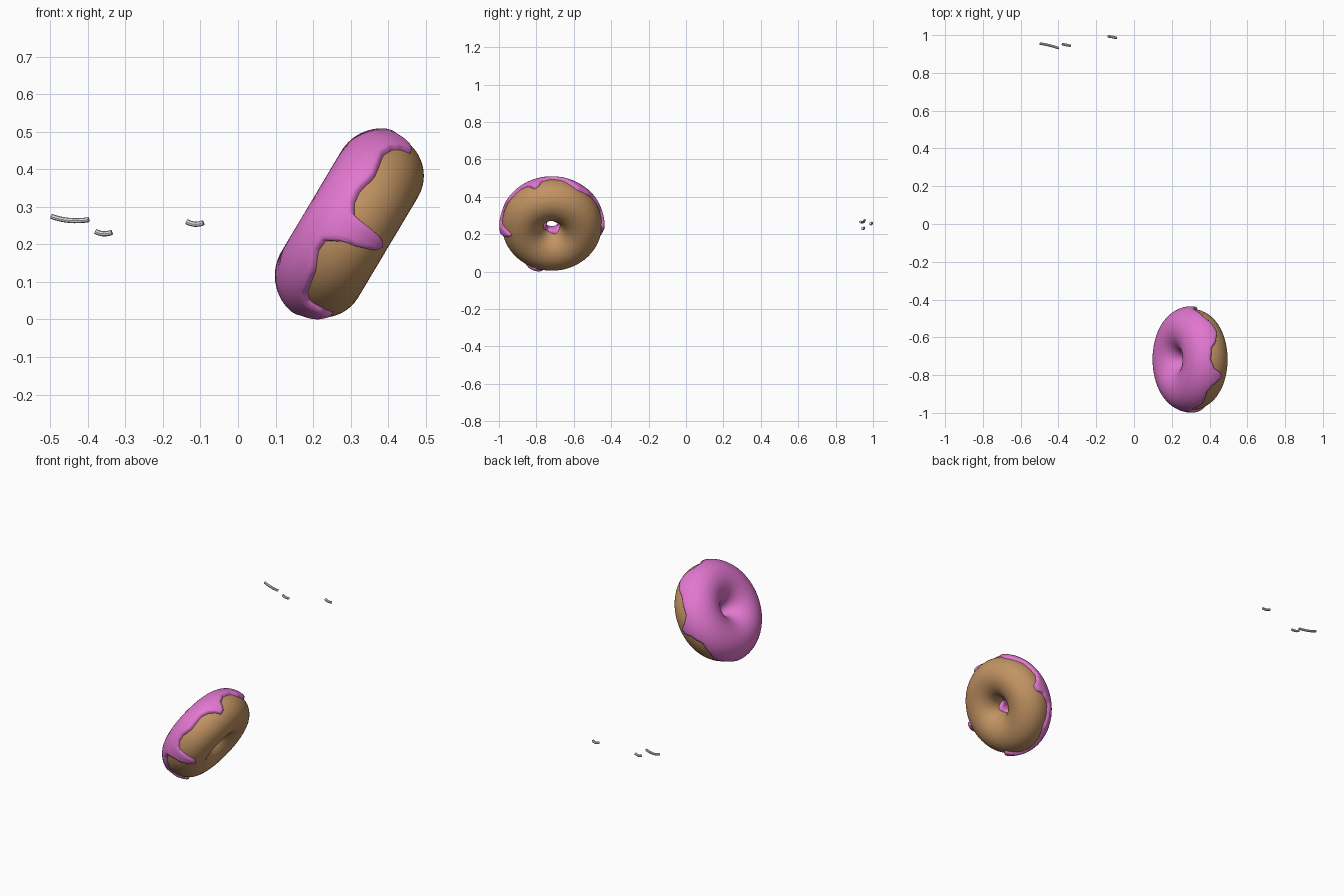
import bpy, bmesh, math
from mathutils import Matrix, Vector

if "Cube" in bpy.data.objects:
    bpy.data.objects.remove(bpy.data.objects["Cube"])


def material(name, rgb):
    m = bpy.data.materials.new(name)
    m.diffuse_color = (*rgb, 1)
    m.use_nodes = True
    m.node_tree.nodes["Principled BSDF"].inputs["Base Color"].default_value = m.diffuse_color
    return m


BROWN = material("baked brown", (0.54, 0.295, 0.125))
PINK = material("icing pink", (0.76, 0.185, 0.63))
WHITE = material("sprinkle white", (0.8, 0.8, 0.8))

R, r = 0.155, 0.112            # ring and tube radius
THICK, ROUND = 0.0145, 0.016   # icing thickness and rim rounding

# Donut frame: local x runs up the tilted ring, local z is the iced side
tilt = math.radians(59.2)
d = Vector((math.cos(tilt), 0, math.sin(tilt)))
n = Vector((-math.sin(tilt), 0, math.cos(tilt)))
FRAME = Matrix((
    (d.x, 0, n.x, 0.304),
    (0, 1, 0, -0.717),
    (d.z, 0, n.z, 0.25),
    (0, 0, 0, 1)))


def torus_point(phi, theta, rad):
    p = R + rad * math.cos(theta)
    return FRAME @ Vector((p * math.cos(phi), p * math.sin(phi), rad * math.sin(theta)))


def make_grid(name, rows, mat, closed):
    """Skin rows of points around the ring; closed joins the tube too."""
    bm = bmesh.new()
    vs = [[bm.verts.new(p) for p in row] for row in rows]
    nr, nc = len(vs), len(vs[0])
    for i in range(nr):
        k = (i + 1) % nr
        for j in range(nc if closed else nc - 1):
            l = (j + 1) % nc
            bm.faces.new((vs[i][j], vs[k][j], vs[k][l], vs[i][l])).smooth = True
    me = bpy.data.meshes.new(name)
    bm.to_mesh(me)
    bm.free()
    me.materials.append(mat)
    ob = bpy.data.objects.new(name, me)
    bpy.context.collection.objects.link(ob)
    return ob


# Dough ring
make_grid("dough_ring", [[torus_point(math.tau * i / 96, math.tau * j / 48, r)
                          for j in range(48)] for i in range(96)], BROWN, True)

# Icing rim: (angle around the ring, height of the rim), with drips
RIM = [(-180, 0.005), (-172, -0.01), (-166, -0.055), (-159, -0.075), (-153, -0.05),
       (-148, -0.004), (-143, 0.01), (-127, 0.019), (-113, 0.041), (-106, 0.039),
       (-100.5, 0.002), (-98.5, -0.05), (-96, -0.085), (-92, -0.096), (-87.5, -0.086),
       (-86, -0.05), (-88 + 3.5, 0.008), (-78, 0.024), (-71, 0.027), (-58, 0.014),
       (-40, 0.023), (-32, 0.012), (-27, -0.006), (-21, -0.036), (-16, -0.03),
       (-10, 0.015), (0, 0.035), (12, 0.028), (22, -0.005), (31, -0.022),
       (42, -0.012), (55, 0.012), (75, 0.02), (82, 0.0), (88, -0.033),
       (94, -0.03), (100, 0.005), (112, 0.03), (125, 0.02), (140, 0.0),
       (158, 0.01), (180, 0.005)]


def rim_height(a):
    for (a0, h0), (a1, h1) in zip(RIM, RIM[1:]):
        if a0 <= a <= a1:
            t = (a - a0) / (a1 - a0)
            t = 0.5 * t + 0.5 * t * t * (3 - 2 * t)
            return h0 + (h1 - h0) * t


COLS, STEPS = 360, 32
angles = [-180 + 360 * i / COLS for i in range(COLS)]
outer = [math.asin(rim_height(a) / r) for a in angles]
inner = [math.pi + 0.12 + 0.1 * math.sin(math.radians(3 * a)) for a in angles]
arc = math.tau * (R + r) / COLS

rows = []
for i, a in enumerate(angles):
    row = []
    for j in range(STEPS + 1):
        t = j / STEPS
        t = 0.5 * t + 0.5 * t * t * (3 - 2 * t)      # denser near the rims
        th = outer[i] + (inner[i] - outer[i]) * t
        # Distance to the rim rounds the icing off at its edge
        dist = (inner[i] - th) * r
        for k in range(-8, 9):
            o = outer[(i + k) % COLS]
            gap = max(0, th - o) * r
            dist = min(dist, math.hypot(k * arc, gap))
        u = 1 - min(max(dist, 0) / ROUND, 1)
        row.append(torus_point(math.radians(a), th, r - 0.002 + (THICK + 0.002) * math.sqrt(1 - u * u)))
    rows.append(row)
make_grid("icing", rows, PINK, False)


# Loose bent sprinkles
def sprinkle(name, points, radius):
    cu = bpy.data.curves.new(name, 'CURVE')
    cu.dimensions = '3D'
    cu.bevel_depth = radius
    cu.bevel_resolution = 2
    cu.use_fill_caps = True
    sp = cu.splines.new('POLY')
    p0, p1, p2 = (Vector(p) for p in points)
    c = 2 * p1 - (p0 + p2) / 2
    sp.points.add(8)
    for i, p in enumerate(sp.points):
        t = i / 8
        p.co = (*((1 - t) ** 2 * p0 + 2 * t * (1 - t) * c + t * t * p2), 1)
    ob = bpy.data.objects.new(name, cu)
    bpy.context.collection.objects.link(ob)
    cu.materials.append(WHITE)
    bpy.ops.object.select_all(action='DESELECT')
    ob.select_set(True)
    bpy.context.view_layer.objects.active = ob
    bpy.ops.object.convert(target='MESH')
    bpy.ops.object.shade_smooth_by_angle(angle=math.radians(40))


sprinkle("long_sprinkle", [(-0.498, 0.955, 0.275), (-0.449, 0.946, 0.264), (-0.398, 0.931, 0.266)], 0.0068)
sprinkle("short_sprinkle_left", [(-0.380, 0.952, 0.235), (-0.359, 0.948, 0.2285), (-0.336, 0.943, 0.232)], 0.007)
sprinkle("short_sprinkle_right", [(-0.137, 0.994, 0.261), (-0.115, 0.990, 0.254), (-0.092, 0.985, 0.258)], 0.007)
